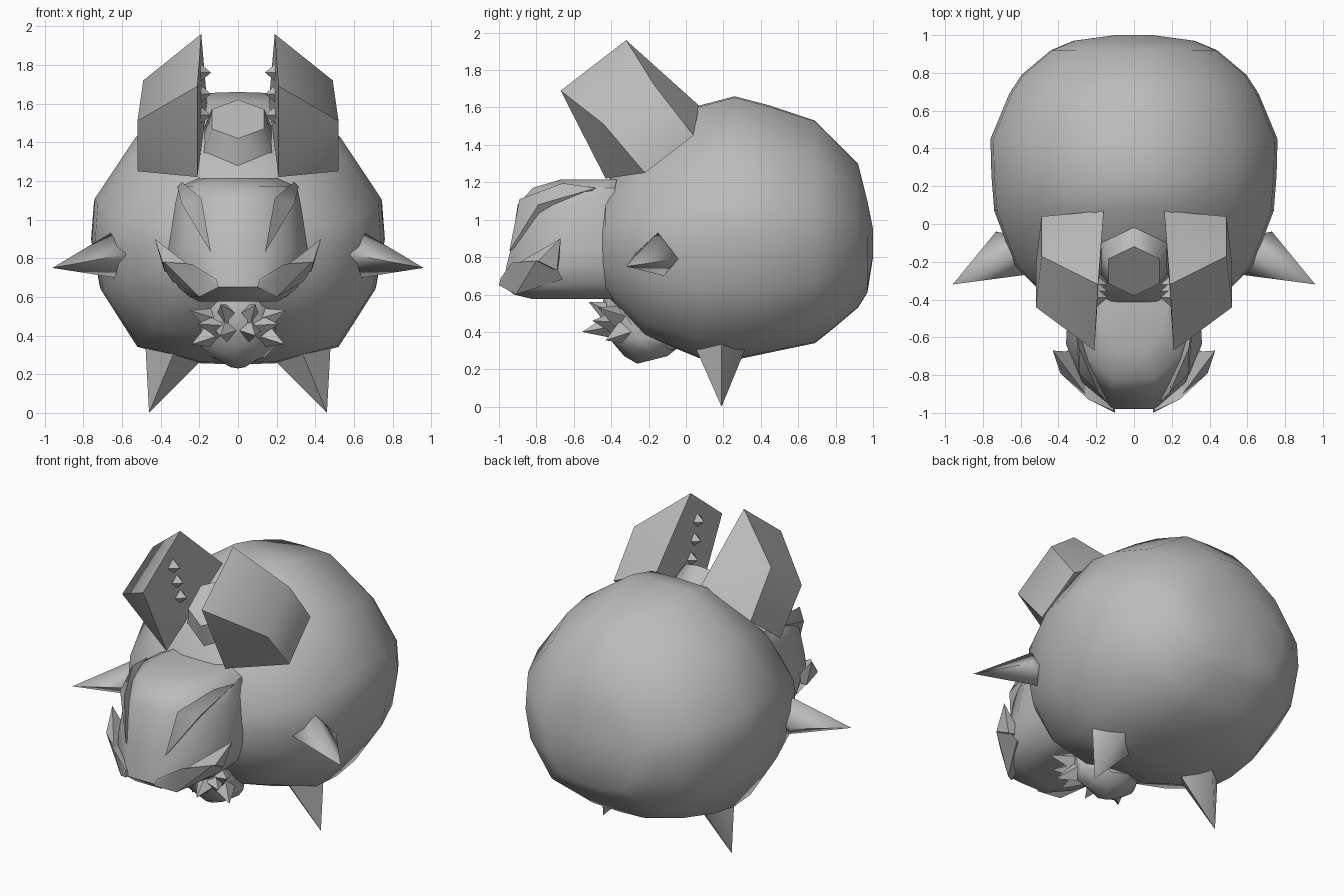
import bpy, bmesh, math
from mathutils import Vector

cube = bpy.data.objects.get("Cube")
if cube:
    bpy.data.objects.remove(cube, do_unlink=True)

grey = bpy.data.materials.new("stone grey")
grey.use_nodes = True
grey.diffuse_color = (0.5, 0.5, 0.5, 1)
grey.node_tree.nodes["Principled BSDF"].inputs["Base Color"].default_value = (0.5, 0.5, 0.5, 1)


def finish(name, bm, smooth=0):
    bmesh.ops.recalc_face_normals(bm, faces=bm.faces)
    mesh = bpy.data.meshes.new(name)
    bm.to_mesh(mesh)
    bm.free()
    mesh.materials.append(grey)
    obj = bpy.data.objects.new(name, mesh)
    bpy.context.collection.objects.link(obj)
    if smooth:
        bpy.ops.object.select_all(action='DESELECT')
        obj.select_set(True)
        bpy.context.view_layer.objects.active = obj
        bpy.ops.object.shade_smooth_by_angle(angle=math.radians(smooth))
    return obj


def loft(name, rings, smooth):
    """Skin closed rings of equal length and cap both ends."""
    bm = bmesh.new()
    loops = [[bm.verts.new(p) for p in ring] for ring in rings]
    for a, b in zip(loops, loops[1:]):
        for i in range(len(a)):
            j = (i + 1) % len(a)
            bm.faces.new((a[i], a[j], b[j], b[i]))
    bm.faces.new(loops[0])
    bm.faces.new(loops[-1])
    return finish(name, bm, smooth)


def hull(name, points, smooth=0):
    bm = bmesh.new()
    for p in points:
        bm.verts.new(p)
    res = bmesh.ops.convex_hull(bm, input=bm.verts)
    junk = {g for g in res["geom_interior"] if isinstance(g, bmesh.types.BMVert)}
    bmesh.ops.delete(bm, geom=list(junk), context='VERTS')
    return finish(name, bm, smooth)


def pair(name, points, smooth=0):
    for side, s in (("left", 1), ("right", -1)):
        hull(f"{side}_{name}", [(s * x, y, z) for x, y, z in points], smooth)


def spike(base, tip, radius, sides=4):
    """Points of a pyramid standing on base and aimed at tip."""
    base, tip = Vector(base), Vector(tip)
    turn = (tip - base).to_track_quat('Z', 'Y')
    ring = [base + turn @ Vector((radius * math.cos(a), radius * math.sin(a), 0))
            for a in (2 * math.pi * i / sides for i in range(sides))]
    return [tuple(p) for p in ring + [tip]]


# Body: one rounded section, scaled along y (y, half width, bottom, top)
half = [(0, 1), (.27, .99), (.70, .67), (.98, .22), (1, -.08), (.94, -.45), (.69, -.87), (.27, -.99), (0, -1)]
section = half + [(-x, z) for x, z in half[-2:0:-1]]
stations = [(-.48, .20, .68, .95), (-.43, .42, .60, 1.20), (-.22, .63, .38, 1.40), (.07, .74, .26, 1.61),
            (.26, .755, .25, 1.66), (.45, .76, .29, 1.61), (.69, .66, .34, 1.53), (.79, .595, .42, 1.43),
            (.92, .44, .53, 1.30), (.97, .32, .61, 1.10), (1.0, .10, .80, .95)]
loft("body", [[(x * w, y, (lo + hi) / 2 + z * (hi - lo) / 2) for x, z in section]
              for y, w, lo, hi in stations], 65)

# Head: horizontal slices (z, front y, half width)
levels = [(.575, -.82, .20), (.60, -.92, .25), (.65, -.98, .31), (.75, -.96, .35), (.85, -.935, .36),
          (1.08, -.90, .325), (1.17, -.82, .305), (1.215, -.67, .20)]


def slice_ring(z, f, w):
    side = [(.36 * w, f), (.78 * w, f + .12), (w, f + .3), (.96 * w, -.38)]
    return [(x, y, z) for x, y in side] + [(-x, y, z) for x, y in reversed(side)]


loft("head", [slice_ring(*lv) for lv in levels], 50)

# Slanted brows, jaw ridges and cheek horns
pair("brow", [(.14, -.945, .83), (.19, -.89, 1.11), (.29, -.79, 1.08), (.315, -.48, 1.17),
              (.29, -.66, 1.195), (.20, -.72, 1.05)], 40)
pair("jaw_ridge", [(.10, -1.0, .65), (.11, -.99, .69), (.24, -.93, .77), (.38, -.80, .78), (.39, -.70, .76),
                   (.20, -.91, .60), (.34, -.66, .68), (.10, -.80, .66)], 30)
pair("cheek_horn", [(.39, -.79, .78), (.25, -.91, .76), (.38, -.69, .73), (.29, -.68, .74), (.43, -.67, .90)])

# Blocky ears, with studs on their inner faces
pair("ear", [(.19, -.32, 1.96), (.21, -.67, 1.69), (.21, -.43, 1.22), (.16, .07, 1.61),
             (.49, -.17, 1.72), (.52, -.44, 1.51), (.52, -.22, 1.25), (.49, .04, 1.45)], 50)
for i, z in enumerate((1.76, 1.65, 1.54)):
    y = -.39 + .035 * i
    pair(f"ear_stud_{i + 1}", spike((.20, y, z), (.14, y, z), .052))

# Six-sided forehead horn, tilted forward and flaring into the body
up = Vector((0, .79, .61))
horn = []
for centre, r in ((Vector((0, -.25, 1.52)), .165), (Vector((0, -.14, 1.35)), .24)):
    for i in range(6):
        a = math.pi / 3 * i
        horn.append(tuple(centre + up * r * math.cos(a) + Vector((.95 * r * math.sin(a), 0, 0))))
hull("forehead_horn", horn, 62)

# Side spikes and pointed feet
pair("side_spike", [(.66, -.15, .93), (.58, -.27, .82), (.64, -.12, .70), (.73, -.04, .79),
                    (.55, -.08, .81), (.96, -.32, .75)], 85)
pair("foot", [(.48, .19, .37), (.32, .04, .34), (.18, .19, .28), (.32, .33, .34), (.46, .19, 0)], 80)

# Chest lump with a collar of spikes
loft("chest_lump", [[(w * math.cos(a), y + d * math.sin(a), z + .02 * math.sin(a))
                     for a in (math.pi / 4 * i for i in range(8))]
                    for z, y, w, d in ((.60, -.34, .14, .10), (.50, -.33, .18, .13), (.36, -.24, .205, .15),
                                       (.29, -.19, .14, .14), (.25, -.18, .05, .08))], 50)
collar = [((.13, -.36, .48), (.25, -.47, .53)), ((.14, -.34, .40), (.24, -.43, .355)),
          ((.05, -.40, .50), (.09, -.52, .56)), ((.06, -.40, .43), (.09, -.555, .40)),
          ((.10, -.38, .45), (.21, -.50, .46))]
for i, (base, tip) in enumerate(collar):
    pair(f"collar_spike_{i + 1}", spike(base, tip, .065))
